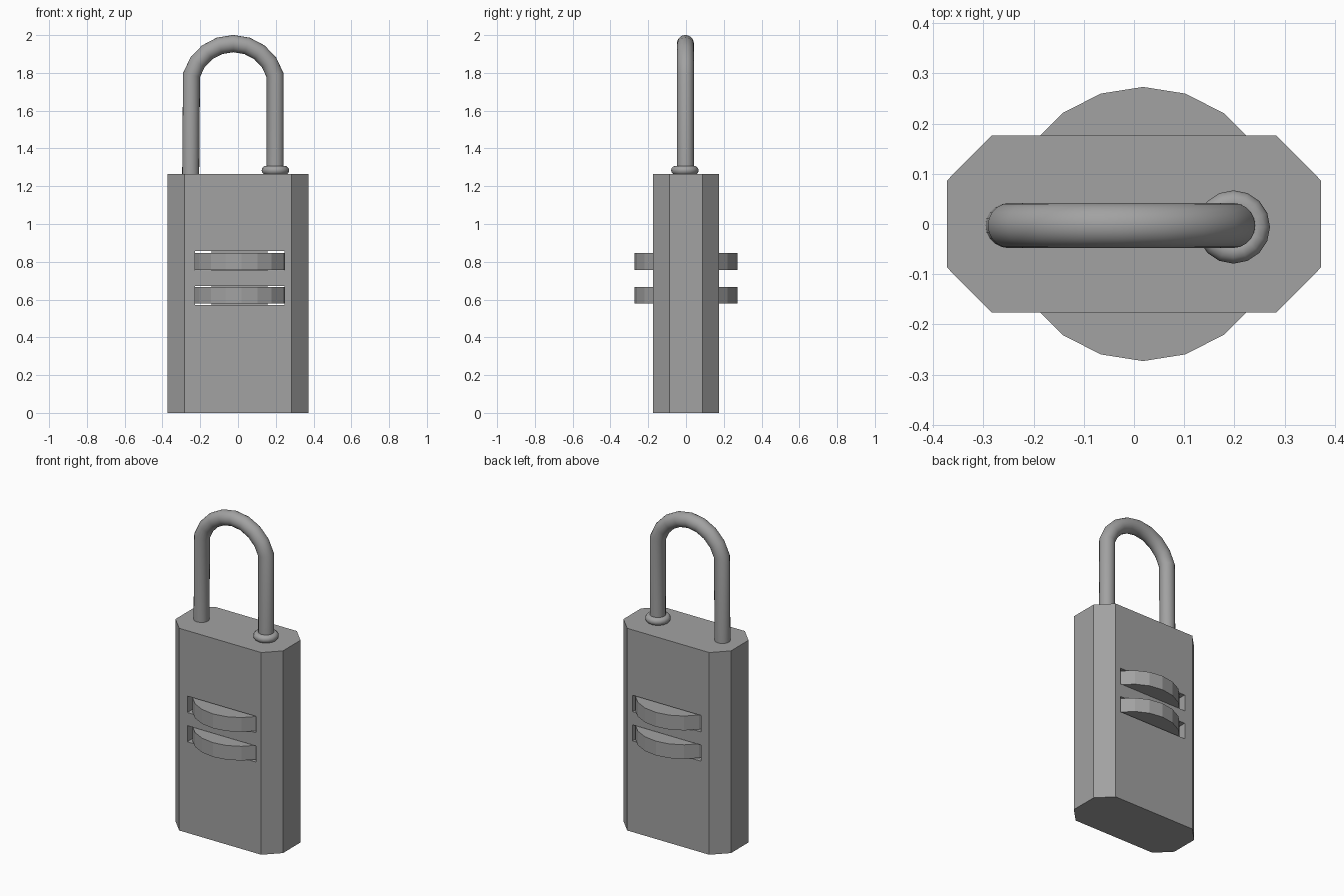
import bpy, bmesh, math
from mathutils import Vector

if "Cube" in bpy.data.objects:
    bpy.data.objects.remove(bpy.data.objects["Cube"])

# One grey metal for the whole lock
grey = bpy.data.materials.new("grey_metal")
grey.use_nodes = True
COLOUR = (0.36, 0.36, 0.36, 1)
grey.diffuse_color = COLOUR
grey.node_tree.nodes["Principled BSDF"].inputs["Base Color"].default_value = COLOUR


def activate(obj):
    bpy.ops.object.select_all(action="DESELECT")
    bpy.context.view_layer.objects.active = obj
    obj.select_set(True)


def add_prism(name, outline, z0, z1):
    """Extrude a flat outline from z0 up to z1."""
    bm = bmesh.new()
    face = bm.faces.new([bm.verts.new((x, y, z0)) for x, y in outline])
    top = bmesh.ops.extrude_face_region(bm, geom=[face])["geom"]
    moved = [v for v in top if isinstance(v, bmesh.types.BMVert)]
    bmesh.ops.translate(bm, verts=moved, vec=(0, 0, z1 - z0))
    bmesh.ops.recalc_face_normals(bm, faces=bm.faces)
    mesh = bpy.data.meshes.new(name)
    bm.to_mesh(mesh)
    bm.free()
    mesh.materials.append(grey)
    obj = bpy.data.objects.new(name, mesh)
    bpy.context.collection.objects.link(obj)
    return obj


def rectangle(x0, x1, y):
    return [(x0, -y), (x1, -y), (x1, y), (x0, y)]


# Case with chamfered upright corners
W, D, CX, CY = 0.372, 0.176, 0.284, 0.087
quarter = [(W, CY), (CX, D)]
half = quarter + [(-x, y) for x, y in reversed(quarter)]
case = add_prism("case", half + [(-x, -y) for x, y in half], 0, 1.265)

# Slots right through the case, each with a code wheel and a hidden core
WHEEL_X, WHEEL_R, SIDES = 0.018, 0.273, 20
circle = [(WHEEL_X + WHEEL_R * math.sin(math.tau * i / SIDES),
           WHEEL_R * math.cos(math.tau * i / SIDES)) for i in range(SIDES)]
levels = {"lower": (0.578, 0.667, 0.570, 0.671),
          "upper": (0.757, 0.847, 0.753, 0.856)}
for side, (z0, z1, s0, s1) in levels.items():
    cutter = add_prism(side + "_slot_cutter", rectangle(-0.228, 0.247, 0.3), s0, s1)
    cut = case.modifiers.new(side + "_slot", "BOOLEAN")
    cut.operation = "DIFFERENCE"
    cut.solver = "EXACT"
    cut.object = cutter
    activate(case)
    bpy.ops.object.modifier_apply(modifier=cut.name)
    bpy.data.objects.remove(cutter)
    add_prism(side + "_code_wheel", circle, z0, z1)
    add_prism(side + "_wheel_core", rectangle(-0.14, 0.155, 0.12), s0 - 0.01, s1 + 0.01)

# Shackle: a tube swept along two legs and an arch
ARCH_X, ARCH_Z, ARCH_R, TUBE_R, Y = -0.025, 1.725, 0.23, 0.045, -0.003
path = [Vector((0.197, Y, 1.2))]
for i in range(9):
    a = math.radians(16 + 148 * i / 8)
    path.append(Vector((ARCH_X + ARCH_R * math.cos(a), Y, ARCH_Z + ARCH_R * math.sin(a))))
path.append(Vector((-0.251, Y, 1.2)))
bm = bmesh.new()
rings = []
for i, p in enumerate(path):
    before = (p - path[max(i - 1, 0)]).normalized()
    after = (path[min(i + 1, len(path) - 1)] - p).normalized()
    along = (before + after).normalized()
    out = along.cross(Vector((0, 1, 0)))
    # widen each mitred ring so the tube keeps its thickness
    mitre = 1 / max(along.dot(after), along.dot(before))
    rings.append([bm.verts.new(p + TUBE_R * (math.cos(t) * mitre * out + math.sin(t) * Vector((0, 1, 0))))
                  for t in (math.tau * k / 20 for k in range(20))])
for a, b in zip(rings, rings[1:]):
    for k in range(20):
        n = (k + 1) % 20
        bm.faces.new((a[k], a[n], b[n], b[k]))
for ring in (rings[0], rings[-1]):
    bm.faces.new(ring)
bmesh.ops.recalc_face_normals(bm, faces=bm.faces)
mesh = bpy.data.meshes.new("shackle")
bm.to_mesh(mesh)
bm.free()
mesh.materials.append(grey)
shackle = bpy.data.objects.new("shackle", mesh)
bpy.context.collection.objects.link(shackle)
activate(shackle)
bpy.ops.object.shade_smooth_by_angle(angle=math.radians(40))

# Rounded collar at the foot of the left leg
bpy.ops.mesh.primitive_torus_add(location=(0.198, -0.006, 1.284), major_radius=0.049,
                                 minor_radius=0.024, major_segments=16, minor_segments=12)
collar = bpy.context.object
collar.name = "shackle_collar"
collar.data.materials.append(grey)
bpy.ops.object.shade_smooth_by_angle(angle=math.radians(40))
